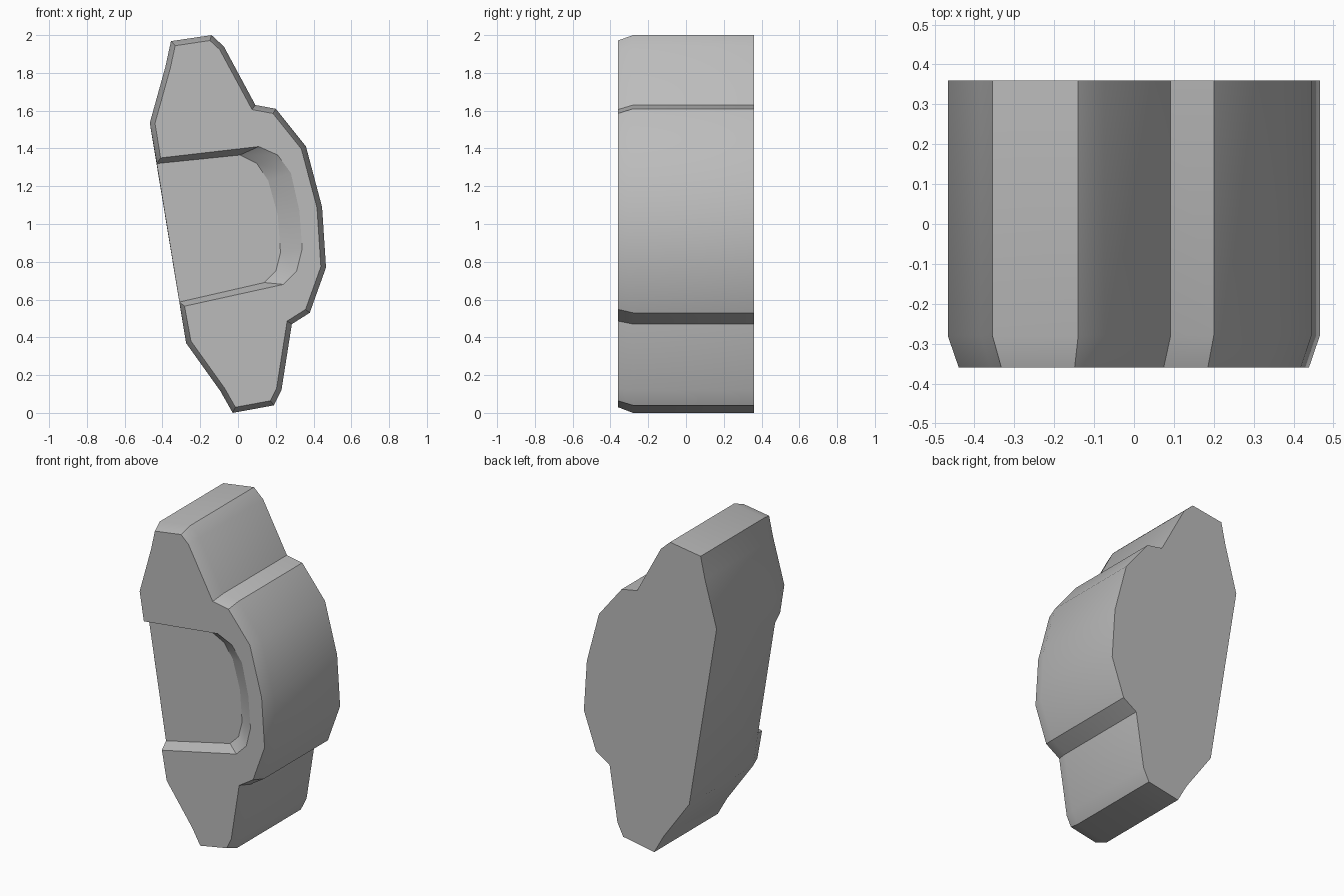
import bpy, bmesh, math
from mathutils import Vector

cube = bpy.data.objects.get("Cube")
if cube:
    bpy.data.objects.remove(cube, do_unlink=True)

FRONT, STEP, BACK, BEVEL = -0.36, -0.28, 0.36, 0.027

# Outer silhouette (x, z), from the lower to the upper end of the recess opening
outline = [(-.275, .37), (-.093, .115), (-.028, 0), (.19, .04), (.23, .12),
           (.285, .47), (.38, .53), (.466, .77), (.445, 1.09), (.36, 1.41),
           (.20, 1.61), (.092, 1.63), (-.075, 1.94), (-.14, 2.0),
           (-.355, 1.968), (-.385, 1.83), (-.467, 1.535)]
# Recess floor and its wider rim, from top to bottom
floor = [(-.43, 1.32), (.01, 1.365), (.10, 1.32), (.16, 1.23), (.21, 1.05),
         (.225, .85), (.20, .75), (.14, .69), (-.31, .587)]
rim = [(-.41, 1.35), (.11, 1.41), (.21, 1.365), (.28, 1.27), (.325, 1.07),
       (.34, .87), (.31, .75), (.24, .68), (-.283, .565)]


def inset(points, distance):
    """Move a counter-clockwise loop inward with mitred corners."""
    result = []
    for i, p in enumerate(points):
        here = Vector(p)
        a = (here - Vector(points[i - 1])).normalized()
        b = (Vector(points[(i + 1) % len(points)]) - here).normalized()
        na, nb = Vector((-a.y, a.x)), Vector((-b.y, b.x))
        result.append(here + (na + nb) * distance / (1 + na.dot(nb)))
    return result


bm = bmesh.new()


def ring(points, y):
    return [bm.verts.new((p[0], y, p[1])) for p in points]


def bridge(a, b):
    for i in range(len(a)):
        j = (i + 1) % len(a)
        bm.faces.new((a[i], a[j], b[j], b[i]))


# Bevelled raised front, recess walls and recess floor
low = ring(outline + floor, STEP)
high = ring(inset(outline, BEVEL) + rim, FRONT)
bridge(low, high)
bm.faces.new(high)
floor_verts = low[len(outline):]
bm.faces.new(floor_verts)

# Straight sides and flat back
edge = low[:len(outline)]
back = ring(outline, BACK)
for i in range(len(edge) - 1):
    bm.faces.new((edge[i], edge[i + 1], back[i + 1], back[i]))
bm.faces.new((edge[-1], floor_verts[0], floor_verts[-1], edge[0], back[0], back[-1]))
bm.faces.new(back)
bmesh.ops.recalc_face_normals(bm, faces=bm.faces[:])

mesh = bpy.data.meshes.new("grip_block")
bm.to_mesh(mesh)
bm.free()
block = bpy.data.objects.new("grip_block", mesh)
bpy.context.collection.objects.link(block)

# Plain grey surface
grey = bpy.data.materials.new("grey")
grey.use_nodes = True
colour = (0.5, 0.5, 0.5, 1)
grey.diffuse_color = colour
grey.node_tree.nodes["Principled BSDF"].inputs["Base Color"].default_value = colour
mesh.materials.append(grey)

bpy.context.view_layer.objects.active = block
block.select_set(True)
bpy.ops.object.shade_smooth_by_angle(angle=math.radians(30))
